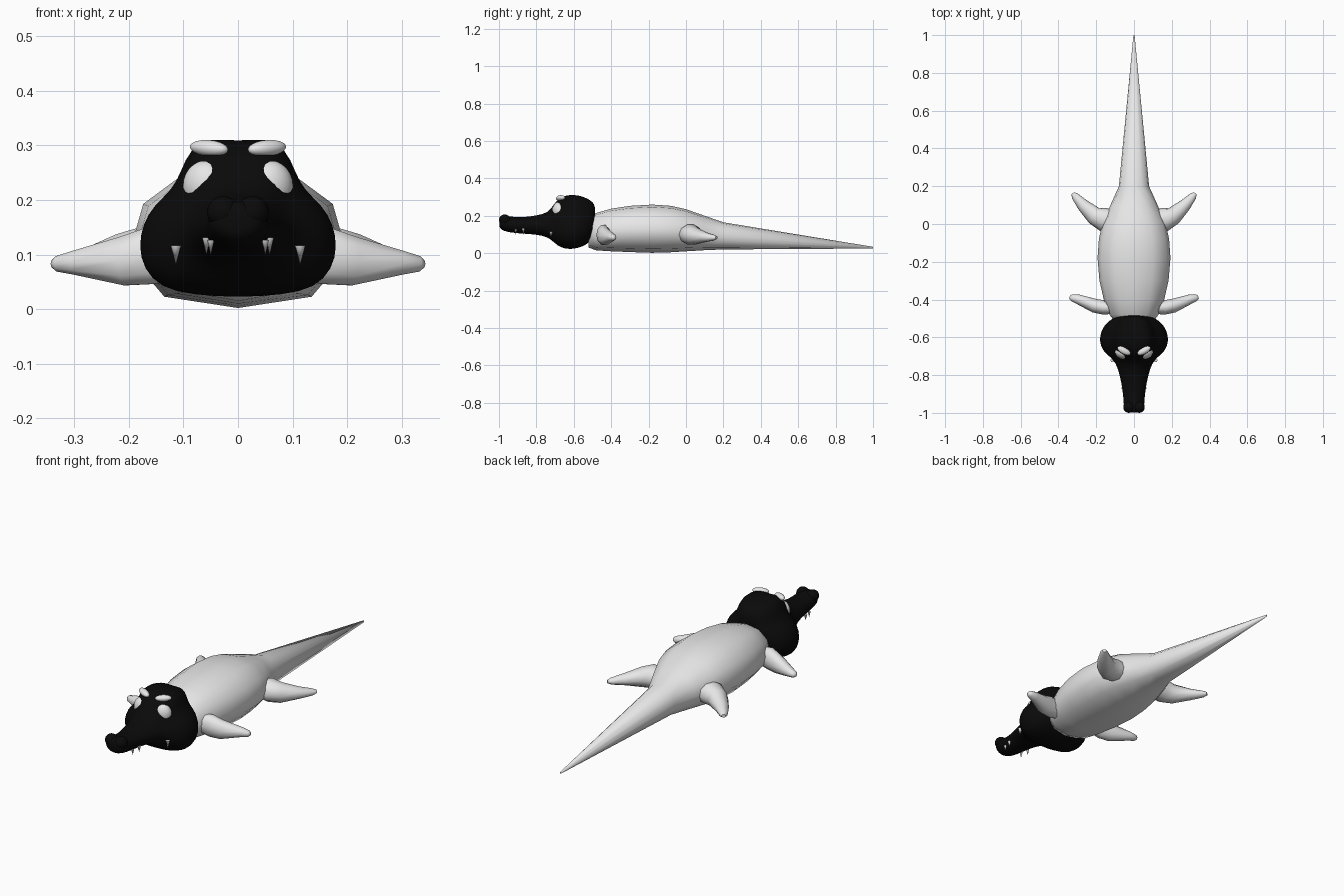
import bpy, bmesh, math
from mathutils import Vector, Matrix

if "Cube" in bpy.data.objects:
    bpy.data.objects.remove(bpy.data.objects["Cube"])


def material(name, v):
    m = bpy.data.materials.new(name)
    m.diffuse_color = (v, v, v, 1)
    m.use_nodes = True
    m.node_tree.nodes["Principled BSDF"].inputs["Base Color"].default_value = m.diffuse_color
    return m


PALE = material("pale_grey", 0.8)
BLACK = material("black", 0.003)


def finish(bm, name, mat, angle=180):
    bmesh.ops.recalc_face_normals(bm, faces=bm.faces)
    me = bpy.data.meshes.new(name)
    bm.to_mesh(me)
    bm.free()
    me.materials.append(mat)
    ob = bpy.data.objects.new(name, me)
    bpy.context.collection.objects.link(ob)
    for o in bpy.context.selected_objects:
        o.select_set(False)
    ob.select_set(True)
    bpy.context.view_layer.objects.active = ob
    bpy.ops.object.shade_smooth_by_angle(angle=math.radians(angle))
    return ob


def loft(rings, name, mat, angle=180):
    """Skin closed rings of points and cap both ends."""
    bm = bmesh.new()
    vs = [[bm.verts.new(p) for p in r] for r in rings]
    n = len(vs[0])
    for a, b in zip(vs, vs[1:]):
        for i in range(n):
            j = (i + 1) % n
            bm.faces.new((a[i], a[j], b[j], b[i]))
    for end in (vs[0], vs[-1]):
        c = bm.verts.new(sum((v.co for v in end), Vector()) / n)
        for i in range(n):
            bm.faces.new((end[i], end[(i + 1) % n], c))
    return finish(bm, name, mat, angle)


def section(half, y, w, zb, zt):
    """Mirror a half outline (x, height fraction) into a full ring."""
    full = half + [(-x, h) for x, h in half[-2:0:-1]]
    return [Vector((x * w, y, zb + h * (zt - zb))) for x, h in full]


def ellipsoid(name, mat, loc, size, rot=Matrix()):
    bm = bmesh.new()
    bmesh.ops.create_uvsphere(bm, u_segments=20, v_segments=12, radius=1)
    bm.transform(Matrix.Translation(loc) @ rot @ Matrix.Diagonal((*size, 1)))
    return finish(bm, name, mat)


# Body and tapering tail
BODY = [(0, 0), (.7, .08), (.95, .3), (1, .48), (.9, .74), (.52, .95), (0, 1)]
body_rows = [(-.52, .10, .03, .19), (-.48, .13, .015, .215), (-.40, .16, .01, .238),
             (-.30, .183, .006, .253), (-.18, .193, .002, .26), (-.08, .186, .005, .253),
             (0, .168, .01, .235), (.10, .125, .016, .20), (.20, .08, .02, .165),
             (1.0, .003, .025, .034)]
loft([section(BODY, *r) for r in body_rows], "body_and_tail", PALE)

# Head: pear-shaped skull blending into a round snout
PEAR = [(0, 0), (.45, .015), (.78, .06), (.95, .18), (1, .32), (.96, .46), (.85, .58),
        (.66, .68), (.57, .8), (.49, .93), (.28, 1.01), (0, .98)]
k = len(PEAR) - 1
ROUND = [(math.sin(math.pi * i / k), .5 - .5 * math.cos(math.pi * i / k)) for i in range(k + 1)]
head_rows = [(-.485, .07, .12, .25, 1), (-.498, .115, .08, .275, 1), (-.53, .155, .045, .296, 1),
             (-.57, .178, .028, .31, 1), (-.62, .186, .018, .315, 1), (-.67, .170, .028, .303, 1),
             (-.705, .128, .055, .268, .9), (-.735, .10, .085, .216, .4), (-.80, .076, .10, .202, 0),
             (-.88, .060, .104, .190, 0), (-.94, .056, .11, .197, 0), (-.98, .053, .12, .202, 0),
             (-.998, .036, .135, .19, 0)]
rings = []
for y, w, zb, zt, t in head_rows:
    half = [(a[0] * t + b[0] * (1 - t), a[1] * t + b[1] * (1 - t)) for a, b in zip(PEAR, ROUND)]
    rings.append(section(half, y, w, zb, zt))
head = loft(rings, "head", BLACK)
head.modifiers.new("smooth", "SUBSURF").levels = 1

# Leg path rows: x, y, z, horizontal radius, vertical radius
LEGS = {
    "front_leg": [(.10, -.445, .10, .03, .045), (.16, -.442, .098, .038, .055),
                  (.21, -.432, .088, .037, .047), (.30, -.397, .085, .025, .023),
                  (.332, -.389, .083, .017, .015), (.341, -.386, .083, .008, .007)],
    "rear_leg": [(.10, .02, .10, .055, .045), (.165, .024, .10, .063, .055),
                 (.21, .044, .092, .048, .048), (.27, .10, .086, .033, .028),
                 (.312, .147, .083, .020, .016), (.324, .163, .083, .010, .008)]}


def leg(name, rows, s):
    pts = [Vector((s * r[0], r[1], r[2])) for r in rows]
    rings = []
    for i, p in enumerate(pts):
        d = pts[min(i + 1, len(pts) - 1)] - pts[max(i - 1, 0)]
        side = d.cross(Vector((0, 0, 1))).normalized()
        up = side.cross(d).normalized()
        rings.append([p + side * rows[i][3] * math.cos(a) + up * rows[i][4] * math.sin(a)
                      for a in (math.tau * j / 10 for j in range(10))])
    loft(rings, name, PALE, 60)


def tooth(name, loc, r, h):
    bm = bmesh.new()
    bmesh.ops.create_cone(bm, cap_ends=True, segments=10, radius1=0, radius2=r, depth=h)
    bm.transform(Matrix.Translation(loc))
    finish(bm, name, PALE, 40)


for s, tag in ((1, "left"), (-1, "right")):
    for name, rows in LEGS.items():
        leg(f"{name}_{tag}", rows, s)
    # Eye and slanted brow
    ellipsoid(f"eye_{tag}", PALE, (s * .06, -.682, .226), (.042, .032, .046),
              Matrix.Rotation(s * .35, 4, "Z"))
    ellipsoid(f"brow_{tag}", PALE, (s * .053, -.671, .295), (.039, .018, .015),
              Matrix.Rotation(s * .5, 4, "Z") @ Matrix.Rotation(-s * .08, 4, "Y"))
    # Nostril bump
    ellipsoid(f"nostril_{tag}", BLACK, (s * .027, -.969, .178), (.030, .031, .029))
    # Teeth along the jaw
    tooth(f"cheek_tooth_{tag}", (s * .114, -.722, .099), .010, .036)
    tooth(f"middle_tooth_{tag}", (s * .058, -.87, .115), .008, .032)
    tooth(f"front_tooth_{tag}", (s * .050, -.91, .113), .007, .028)
